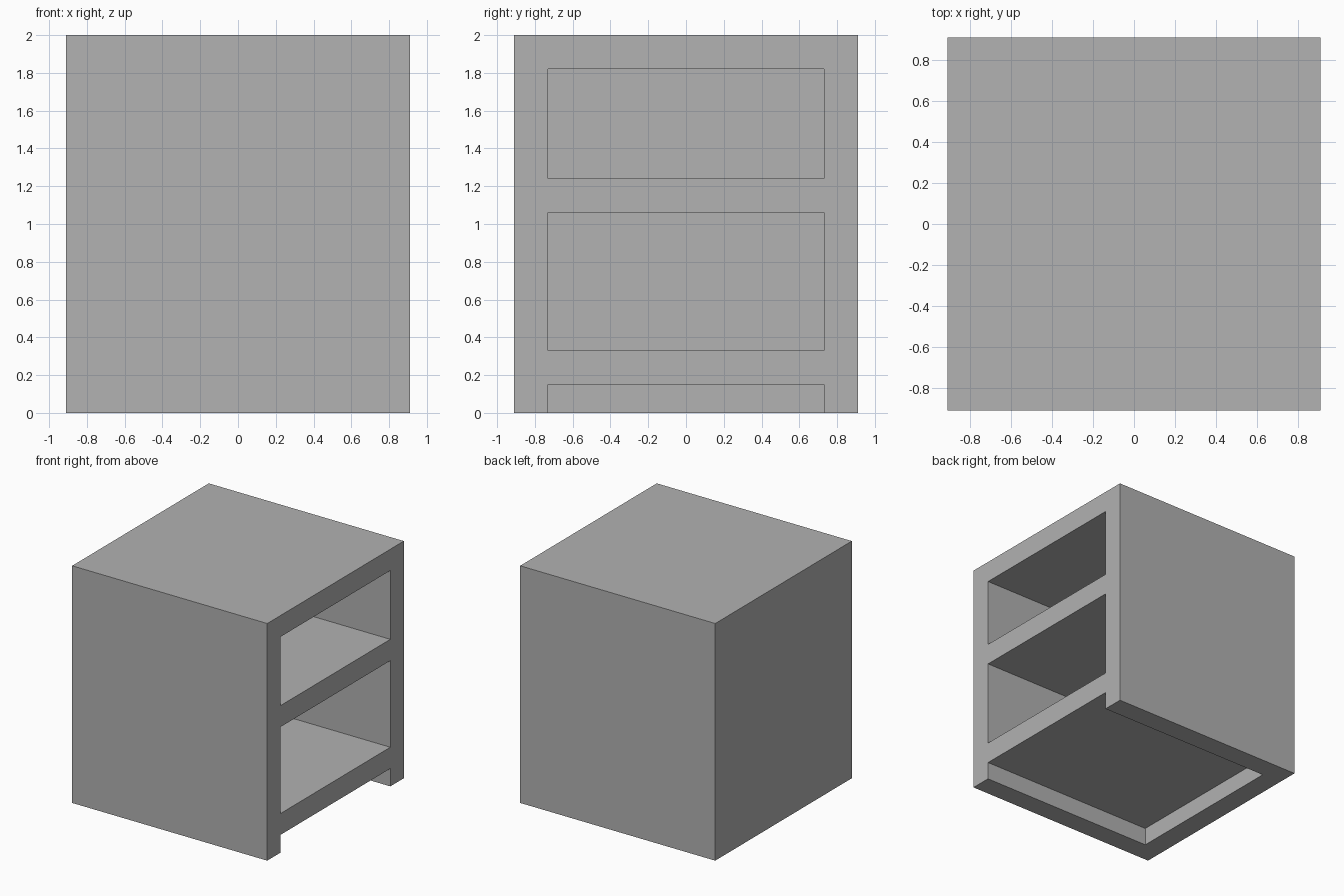
import bpy

cube = bpy.data.objects.get("Cube")
if cube:
    bpy.data.objects.remove(cube, do_unlink=True)

HALF = 0.91      # half of the width and depth
WALL = 0.18      # thickness of every panel
INNER = HALF - WALL


def box(name, low, high):
    """Axis-aligned box between two corners."""
    size = [b - a for a, b in zip(low, high)]
    centre = [(a + b) / 2 for a, b in zip(low, high)]
    bpy.ops.mesh.primitive_cube_add(size=1)
    obj = bpy.context.object
    obj.name = name
    for v in obj.data.vertices:
        v.co = [c * s + m for c, s, m in zip(v.co, size, centre)]
    return obj


grey = bpy.data.materials.new("plain grey")
grey.use_nodes = True
colour = (0.445, 0.445, 0.445, 1)
grey.diffuse_color = colour
grey.node_tree.nodes["Principled BSDF"].inputs["Base Color"].default_value = colour

# Solid cabinet body
body = box("cabinet_body", (-HALF, -HALF, 0), (HALF, HALF, 2))
body.data.materials.append(grey)

# Two shelf openings and the foot recess, all open on the +x side
openings = {
    "upper_opening": (1.24, 1.82),
    "lower_opening": (0.33, 1.06),
    "foot_recess": (-0.2, 0.15),
}
for name, (bottom, top) in openings.items():
    cutter = box(name, (-INNER, -INNER, bottom), (HALF + 0.2, INNER, top))
    cutter.data.materials.append(grey)
    cutter.hide_render = True
    cut = body.modifiers.new(name, "BOOLEAN")
    cut.operation = "DIFFERENCE"
    cut.solver = "EXACT"
    cut.object = cutter
    bpy.ops.object.select_all(action="DESELECT")
    body.select_set(True)
    bpy.context.view_layer.objects.active = body
    bpy.ops.object.modifier_apply(modifier=cut.name)
    bpy.data.objects.remove(cutter, do_unlink=True)
